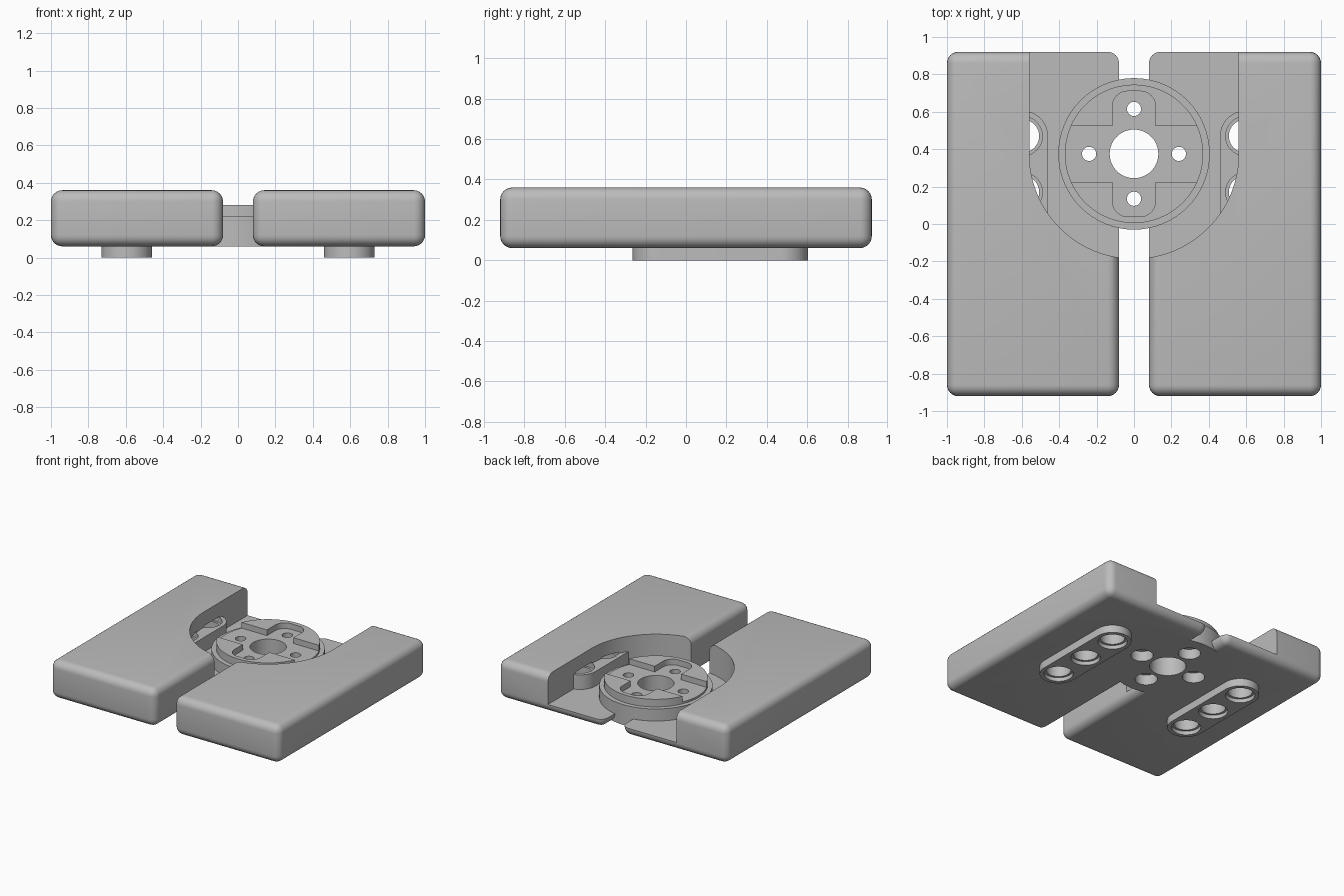
import bpy, bmesh, math

if "Cube" in bpy.data.objects:
    bpy.data.objects.remove(bpy.data.objects["Cube"])

grey = bpy.data.materials.new("mid_grey")
grey.diffuse_color = (0.5, 0.5, 0.5, 1)
grey.use_nodes = True
grey.node_tree.nodes["Principled BSDF"].inputs["Base Color"].default_value = grey.diffuse_color
CY = 0.375          # centre of the round mount
SEG = 64


def make(name, bm):
    bmesh.ops.remove_doubles(bm, verts=bm.verts[:], dist=1e-5)
    bmesh.ops.recalc_face_normals(bm, faces=bm.faces[:])
    me = bpy.data.meshes.new(name)
    bm.to_mesh(me)
    bm.free()
    me.materials.append(grey)
    ob = bpy.data.objects.new(name, me)
    bpy.context.collection.objects.link(ob)
    return ob


def arc(cx, cy, r, a0, a1, n=24):
    return [(cx + r * math.cos(math.radians(a0 + (a1 - a0) * i / n)),
             cy + r * math.sin(math.radians(a0 + (a1 - a0) * i / n))) for i in range(n + 1)]


def prism(name, pts, z0, z1):
    bm = bmesh.new()
    lo = [bm.verts.new((x, y, z0)) for x, y in pts]
    hi = [bm.verts.new((x, y, z1)) for x, y in pts]
    bm.faces.new(lo)
    bm.faces.new(hi)
    for i in range(len(pts)):
        j = (i + 1) % len(pts)
        bm.faces.new((lo[i], lo[j], hi[j], hi[i]))
    return make(name, bm)


def lathe(name, profile, centres):
    """Spin a closed (radius, z) profile round a vertical axis at each centre."""
    bm = bmesh.new()
    for cx, cy in centres:
        rings = []
        for r, z in profile:
            if r == 0:
                rings.append([bm.verts.new((cx, cy, z))] * SEG)
            else:
                rings.append([bm.verts.new((cx + r * math.cos(math.tau * i / SEG),
                                            cy + r * math.sin(math.tau * i / SEG), z)) for i in range(SEG)])
        for k in range(len(rings)):
            a, b = rings[k], rings[(k + 1) % len(rings)]
            if a[0] is a[1] and b[0] is b[1]:
                continue
            for i in range(SEG):
                j = (i + 1) % SEG
                bm.faces.new(list(dict.fromkeys((a[i], a[j], b[j], b[i]))))
    return make(name, bm)


def apply_mod(ob, kind, **props):
    m = ob.modifiers.new(kind, kind)
    for k, v in props.items():
        setattr(m, k, v)
    bpy.context.view_layer.objects.active = ob
    bpy.ops.object.modifier_apply(modifier=m.name)


def boolean(ob, tool, op):
    apply_mod(ob, 'BOOLEAN', object=tool, operation=op, solver='EXACT')
    bpy.data.objects.remove(tool)


def smooth(ob):
    bpy.ops.object.select_all(action='DESELECT')
    ob.select_set(True)
    bpy.context.view_layer.objects.active = ob
    bpy.ops.object.shade_smooth_by_angle(angle=math.radians(30))


# two rounded slabs with the round-ended pocket, slotted foot and three stepped holes
for side, name in ((-1, "left_slab"), (1, "right_slab")):
    xa, xb = sorted((side * 0.08, side * 1.0))
    slab = prism(name, [(xa, -0.92), (xb, -0.92), (xb, 0.92), (xa, 0.92)], 0.06, 0.36)
    apply_mod(slab, 'BEVEL', width=0.06, segments=6)
    boolean(slab, prism("pocket_cutter", arc(0, CY, 0.56, 180, 360, 48) + [(0.56, 1.2), (-0.56, 1.2)],
                        0.125, 0.6), 'DIFFERENCE')
    boolean(slab, lathe("mount_cutter", [(0, -0.1), (0.405, -0.1), (0.405, 0.5), (0, 0.5)],
                        [(0, CY)]), 'DIFFERENCE')
    fx = side * 0.595
    boolean(slab, prism("slotted_foot", arc(fx, 0.47, 0.135, 0, 180) + arc(fx, -0.13, 0.135, 180, 360),
                        0, 0.24), 'UNION')
    boolean(slab, lathe("foot_hole_cutter",
                        [(0, -0.1), (0.105, -0.1), (0.105, 0.03), (0.088, 0.03),
                         (0.088, 0.2), (0.105, 0.2), (0.105, 0.25), (0, 0.25)],
                        [(fx, 0.47), (fx, 0.17), (fx, -0.13)]), 'DIFFERENCE')
    smooth(slab)

# round mount with a stepped rim, centre bore and four counterbored screw holes
mount = lathe("round_mount", [(0.13, 0.06), (0.405, 0.06), (0.405, 0.22), (0.37, 0.22),
                              (0.37, 0.235), (0.13, 0.235)], [(0, CY)])
boolean(mount, lathe("screw_hole_cutter",
                     [(0, 0), (0.08, 0), (0.08, 0.14), (0.038, 0.14), (0.038, 0.5), (0, 0.5)],
                     [(0.24, CY), (-0.24, CY), (0, CY + 0.24), (0, CY - 0.24)]), 'DIFFERENCE')
smooth(mount)

# raised crescents, each notched round a screw hole
a0 = math.degrees(math.asin(0.15 / 0.37))
outline = (arc(0, 0, 0.37, a0, 180 - a0, 40) + [(-0.115, 0.15)]
           + arc(-0.035, 0.255, 0.08, 180, 90, 10) + arc(0.035, 0.255, 0.08, 90, 0, 10)
           + [(0.115, 0.15)])
for s, name in ((1, "back_crescent"), (-1, "front_crescent")):
    smooth(prism(name, [(s * x, CY + s * y) for x, y in outline], 0.235, 0.28))
